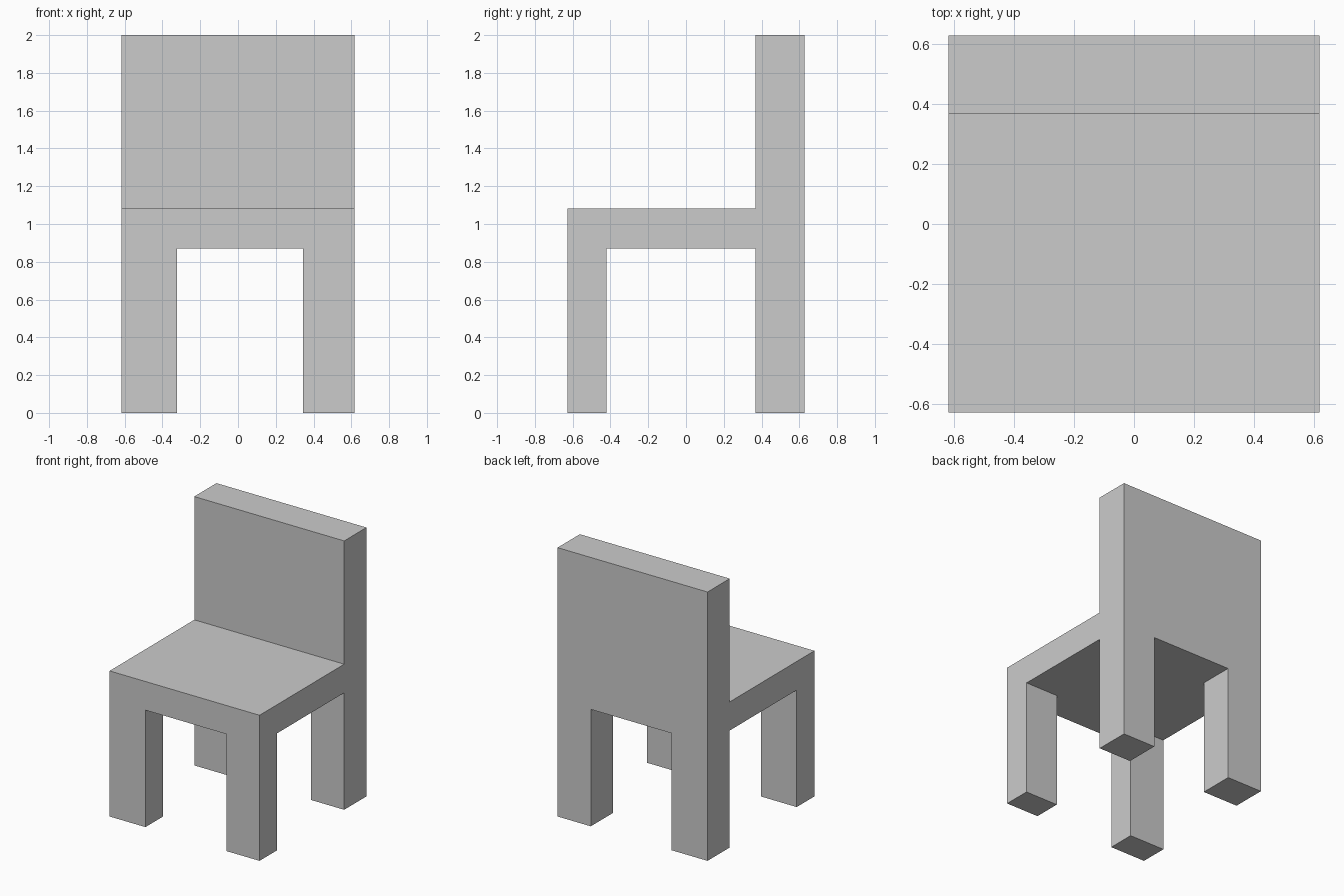
import bpy, bmesh
from mathutils import Vector

if "Cube" in bpy.data.objects:
    bpy.data.objects.remove(bpy.data.objects["Cube"])

HALF_W, HALF_D = 0.617, 0.628      # overall half width and half depth
SEAT_LOW, SEAT_TOP, TOP = 0.87, 1.083, 2.0
LEG_Y, BACK_Y = -0.42, 0.367       # rear of front legs, front of backrest
GAP_L, GAP_R = -0.322, 0.344       # opening between left and right legs


def extrude_side_profile(name, profile, x0, x1):
    """Extrude a closed (y, z) outline from x0 to x1."""
    bm = bmesh.new()
    face = bm.faces.new([bm.verts.new((x0, y, z)) for y, z in profile])
    new = bmesh.ops.extrude_face_region(bm, geom=[face], use_keep_orig=True)["geom"]
    bmesh.ops.translate(bm, vec=Vector((x1 - x0, 0, 0)),
                        verts=[g for g in new if isinstance(g, bmesh.types.BMVert)])
    bmesh.ops.recalc_face_normals(bm, faces=bm.faces)
    mesh = bpy.data.meshes.new(name)
    bm.to_mesh(mesh)
    bm.free()
    obj = bpy.data.objects.new(name, mesh)
    bpy.context.collection.objects.link(obj)
    return obj


# Chair body: side outline of legs, seat and backrest
chair = extrude_side_profile("chair", [
    (-HALF_D, 0), (LEG_Y, 0), (LEG_Y, SEAT_LOW), (BACK_Y, SEAT_LOW),
    (BACK_Y, 0), (HALF_D, 0), (HALF_D, TOP), (BACK_Y, TOP),
    (BACK_Y, SEAT_TOP), (-HALF_D, SEAT_TOP)], -HALF_W, HALF_W)

# Opening that splits the sides into four legs
cutter = extrude_side_profile("leg_opening_cutter", [
    (-1, -0.2), (1, -0.2), (1, SEAT_LOW), (-1, SEAT_LOW)], GAP_L, GAP_R)
cutter.hide_render = True
cutter.display_type = 'WIRE'

cut = chair.modifiers.new("leg_opening", 'BOOLEAN')
cut.operation = 'DIFFERENCE'
cut.solver = 'EXACT'
cut.object = cutter
